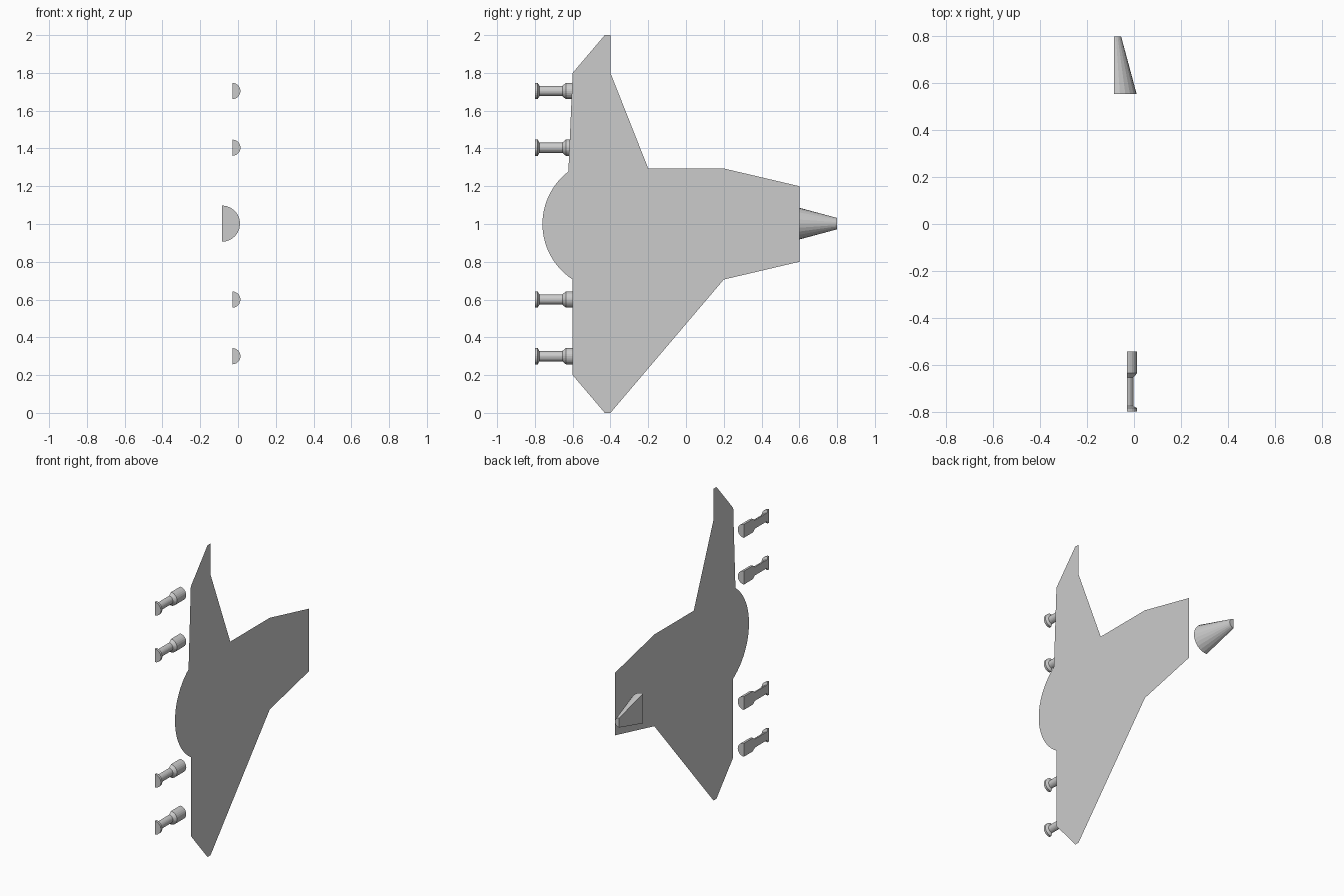
import bpy
import bmesh
from math import sin, cos, asin, pi

if "Cube" in bpy.data.objects:
    bpy.data.objects.remove(bpy.data.objects["Cube"])

PLATE_X = 0.085
MID_Z = 1.002


def finish(name, bm):
    bmesh.ops.recalc_face_normals(bm, faces=bm.faces)
    mesh = bpy.data.meshes.new(name)
    bm.to_mesh(mesh)
    bm.free()
    obj = bpy.data.objects.new(name, mesh)
    bpy.context.collection.objects.link(obj)
    return obj


def half_lathe(name, profile, x, z, steps=12):
    """Solid half of a turned shape along y: flat at x, round towards +x."""
    bm = bmesh.new()
    rings = []
    for y, r in profile:
        angles = [-pi / 2 + pi * i / steps for i in range(steps + 1)]
        rings.append([bm.verts.new((x + r * cos(a), y, z + r * sin(a))) for a in angles])
    for a, b in zip(rings, rings[1:]):
        for i in range(steps):
            bm.faces.new((a[i], a[i + 1], b[i + 1], b[i]))
        bm.faces.new((a[-1], a[0], b[0], b[-1]))
    bm.faces.new(rings[0])
    bm.faces.new(rings[-1])
    return finish(name, bm)


# Thin hull and wing plate: upper outline from nose to tail, mirrored below
upper = [(0.6, 0.2), (0.2, 0.294), (-0.2, 0.294), (-0.4, 0.8),
         (-0.4, 0.998), (-0.43, 0.998), (-0.6, 0.8)]
half_chord, bulge = 0.294, 0.16
radius = (half_chord ** 2 + bulge ** 2) / (2 * bulge)
span = asin(half_chord / radius)
tail = []
for i in range(25):
    a = span * (1 - i / 12)
    tail.append((-0.6 - bulge + radius * (1 - cos(a)), radius * sin(a)))
outline = upper + tail + [(y, -h) for y, h in reversed(upper)]
bm = bmesh.new()
bm.faces.new([bm.verts.new((PLATE_X, y, 1 + h * (1.0 / 0.998 if abs(h) > 0.99 else 1)))
              for y, h in outline])
bmesh.ops.triangulate(bm, faces=bm.faces)
hull = finish("hull_plate", bm)

# Nose cone, half round
half_lathe("nose_cone", [(0.555, 0.096), (0.8, 0.03)], -PLATE_X, MID_Z)

# Four half-round engines behind the wings
engine = [(-0.8, 0.043), (-0.785, 0.043), (-0.776, 0.027),
          (-0.655, 0.027), (-0.636, 0.043), (-0.543, 0.043)]
for side, label in ((-1, "lower"), (1, "upper")):
    for offset, place in ((0.402, "inner"), (0.702, "outer")):
        half_lathe(f"{label}_{place}_engine", engine, -0.03, MID_Z + side * offset)
